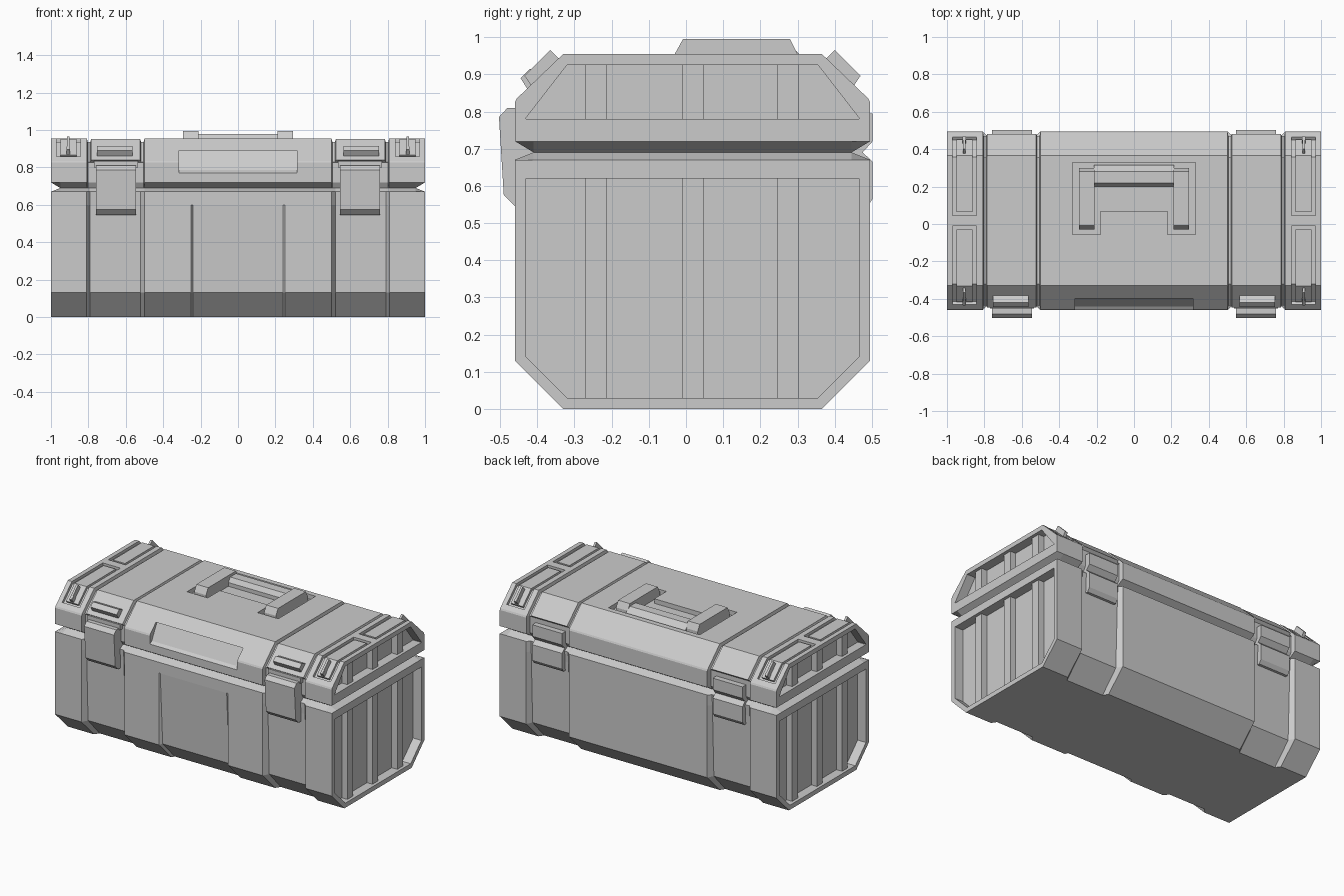
import bpy
import bmesh

cube = bpy.data.objects.get("Cube")
if cube:
    bpy.data.objects.remove(cube, do_unlink=True)

grey = bpy.data.materials.new("plain_grey")
grey.use_nodes = True
grey.diffuse_color = (0.6, 0.6, 0.6, 1)
grey.node_tree.nodes["Principled BSDF"].inputs["Base Color"].default_value = (0.6, 0.6, 0.6, 1)


def loft(name, sections):
    """Skin a list of equal-length 3D loops and cap both ends."""
    bm = bmesh.new()
    rings = [[bm.verts.new(p) for p in s] for s in sections]
    n = len(rings[0])
    for a, b in zip(rings, rings[1:]):
        for i in range(n):
            j = (i + 1) % n
            bm.faces.new((a[i], a[j], b[j], b[i]))
    bm.faces.new(rings[0])
    bm.faces.new(rings[-1])
    bmesh.ops.remove_doubles(bm, verts=bm.verts, dist=0.0001)
    bmesh.ops.recalc_face_normals(bm, faces=bm.faces)
    mesh = bpy.data.meshes.new(name)
    bm.to_mesh(mesh)
    bm.free()
    mesh.materials.append(grey)
    obj = bpy.data.objects.new(name, mesh)
    bpy.context.collection.objects.link(obj)
    return obj


def at_x(x, pts):
    return [(x, y, z) for y, z in pts]


def prism(name, pts, x0, x1):
    return loft(name, [at_x(x0, pts), at_x(x1, pts)])


def back(pts):
    """Reflect a side outline from the front to the back."""
    return [(0.035 - y, z) for y, z in pts]


def ring(front, rear=None):
    return front + back(rear or front)[::-1]


def cut(target, cutter):
    cutter.hide_render = True
    mod = target.modifiers.new("cut", "BOOLEAN")
    mod.operation = "DIFFERENCE"
    mod.solver = "EXACT"
    mod.object = cutter
    bpy.context.view_layer.objects.active = target
    bpy.ops.object.modifier_apply(modifier=mod.name)
    bpy.data.objects.remove(cutter, do_unlink=True)


def symmetric(half):
    """Turn (x, outline) stations from the middle outwards into a full run."""
    run = [(-x, p) for x, p in reversed(half)] + half
    return [at_x(x, p) for x, p in run]


# Lower box: side outlines swept across the width, with recessed end panels
plain = [(-0.33, 0), (-0.46, 0.13), (-0.46, 0.6), (-0.46, 0.67), (-0.41, 0.69)]
channel = [(-0.30, 0), (-0.42, 0.13), (-0.435, 0.6), (-0.44, 0.67), (-0.41, 0.69)]
centre = [(-0.31, 0), (-0.435, 0.13), (-0.46, 0.6), (-0.46, 0.67), (-0.41, 0.69)]
end = plain[:-1] + [(-0.41, 0.67)]
panel = [(-0.32, 0.03), (-0.43, 0.14), (-0.43, 0.5), (-0.43, 0.62), (-0.38, 0.62)]
body = loft("lower_box", symmetric([
    (0.24, ring(centre, plain)), (0.25, ring(plain)),
    (0.50, ring(plain)), (0.52, ring(channel)),
    (0.79, ring(channel)), (0.81, ring(plain)),
    (0.95, ring(plain)), (1, ring(end)),
    (1, ring(panel)), (0.94, ring(panel))]))

# Lid: same idea, with grooves beside two raised straps
plain = [(-0.41, 0.69), (-0.46, 0.72), (-0.46, 0.825), (-0.455, 0.835), (-0.33, 0.955)]
groove = [(-0.41, 0.69), (-0.43, 0.72), (-0.43, 0.825), (-0.435, 0.83), (-0.32, 0.935)]
strap = [(-0.41, 0.69), (-0.43, 0.72), (-0.43, 0.825), (-0.447, 0.84), (-0.33, 0.951)]
end = [(-0.41, 0.72)] + plain[1:]
panel = [(-0.38, 0.78), (-0.43, 0.78), (-0.43, 0.783), (-0.427, 0.787), (-0.32, 0.925)]
lid = loft("lid", symmetric([
    (0.50, ring(plain)), (0.505, ring(groove)), (0.518, ring(groove)),
    (0.523, ring(strap)), (0.785, ring(strap)), (0.79, ring(groove)),
    (0.803, ring(groove)), (0.808, ring(plain)),
    (0.95, ring(plain)), (1, ring(end)),
    (1, ring(panel)), (0.94, ring(panel))]))

# Label pocket on the front of the lid
cut(lid, prism("pocket_cutter", [(-0.385, 0.89), (-0.44, 0.785), (-0.462, 0.77),
                                 (-0.52, 0.77), (-0.52, 0.89)], -0.315, 0.315))

# U-shaped handle well
half = [(0.18, 0.07), (0.18, -0.055), (0.33, -0.055), (0.33, 0.33)]
well = half + [(-x, y) for x, y in reversed(half)]
cut(lid, loft("well_cutter", [[(x, y, z) for x, y in well] for z in (0.925, 1.05)]))

# Handle
arm = [(-0.03, 0.92), (-0.03, 0.955), (-0.008, 0.995), (0.28, 0.995), (0.30, 0.955), (0.30, 0.92)]
grip = [(0.20, 0.92), (0.20, 0.95), (0.22, 0.978), (0.28, 0.978), (0.315, 0.945), (0.315, 0.92)]
prism("handle_grip", grip, -0.215, 0.215)

slot = [(-0.01, 1.02), (-0.01, 0.937), (-0.322, 0.937), (-0.415, 0.848), (-0.45, 0.87), (-0.345, 1.02)]
insert = [(-0.03, 0.93), (-0.03, 0.951), (-0.331, 0.951), (-0.418, 0.867), (-0.404, 0.85), (-0.315, 0.93)]
pin = [(-0.335, 0.935), (-0.365, 0.965), (-0.435, 0.895), (-0.405, 0.865)]
knob = [(-0.39, 0.88), (-0.415, 0.912), (-0.433, 0.894), (-0.41, 0.86)]
bar = [(-0.38, 0.90), (-0.42, 0.915), (-0.445, 0.89), (-0.42, 0.85)]
latch = [(-0.41, 0.81), (-0.48, 0.81), (-0.503, 0.785), (-0.49, 0.575), (-0.46, 0.545), (-0.41, 0.545)]
mount = [(-0.40, 0.835), (-0.452, 0.835), (-0.452, 0.80), (-0.40, 0.80)]
hinge = [(0.43, 0.54), (0.485, 0.54), (0.502, 0.565), (0.502, 0.665), (0.475, 0.69),
         (0.502, 0.72), (0.502, 0.795), (0.43, 0.795)]

for s, side in ((1, "left"), (-1, "right")):
    prism("handle_arm_" + side, arm, s * 0.21, s * 0.295)

    # Corner slots with their inserts and pins, front and rear
    for place, flip in (("front", list), ("rear", back)):
        tag = place + "_" + side
        cut(lid, prism("slot_cutter", flip(slot), s * 0.843, s * 0.97))
        prism("corner_insert_" + tag, flip(insert), s * 0.863, s * 0.95)
        prism("corner_pin_" + tag, flip(pin), s * 0.90, s * 0.914)
        prism("corner_knob_" + tag, flip(knob), s * 0.897, s * 0.917)

    # Latches at the front, hinges at the rear
    prism("strap_bar_" + side, bar, s * 0.565, s * 0.755)
    prism("latch_" + side, latch, s * 0.545, s * 0.76)
    prism("latch_mount_" + side, mount, s * 0.535, s * 0.77)
    prism("hinge_" + side, hinge, s * 0.545, s * 0.76)

    # Upright ribs inside the end panels
    for i, y in enumerate((-0.27, -0.01, 0.245)):
        for part, z0, z1 in (("box", 0.02, 0.63), ("lid", 0.77, 0.93)):
            rib = [(y, z0), (y + 0.058, z0), (y + 0.058, z1), (y, z1)]
            prism(f"{part}_rib_{side}_{i + 1}", rib, s * 0.93, s * 0.98)
